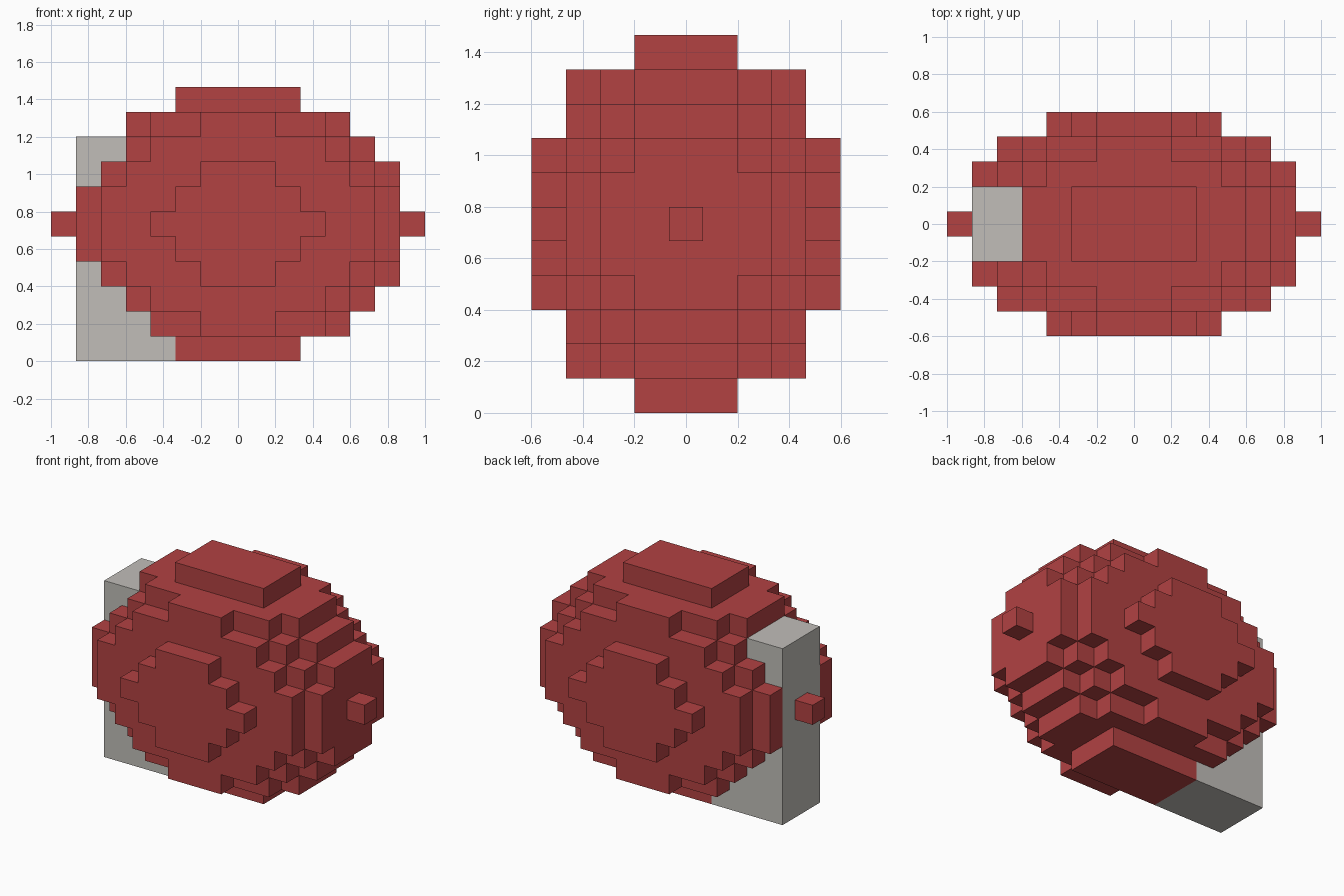
import bpy, bmesh
from mathutils import Vector

cube = bpy.data.objects.get("Cube")
if cube:
    bpy.data.objects.remove(cube, do_unlink=True)

U = 2 / 15          # edge of one block
MID_Z = 5.5 * U     # height of the body's centre


def material(name, rgb):
    m = bpy.data.materials.new(name)
    m.use_nodes = True
    m.diffuse_color = (*rgb, 1)
    bsdf = m.node_tree.nodes["Principled BSDF"]
    bsdf.inputs["Base Color"].default_value = (*rgb, 1)
    bsdf.inputs["Roughness"].default_value = 0.8
    return m


red = material("brick red", (0.445, 0.054, 0.055))
grey = material("warm grey", (0.533, 0.515, 0.485))


def block_object(name, cells, mat):
    """Outer skin of a set of unit blocks, given by integer coordinates."""
    bm = bmesh.new()
    for cell in cells:
        for axis in range(3):
            for sign in (-1, 1):
                step = [0, 0, 0]
                step[axis] = sign
                if tuple(c + s for c, s in zip(cell, step)) in cells:
                    continue
                n = Vector(step)
                a = Vector([0.5 if i == (axis + 1) % 3 else 0 for i in range(3)])
                b = n.cross(a)
                mid = Vector(cell) + n * 0.5
                corners = (mid - a - b, mid + a - b, mid + a + b, mid - a + b)
                bm.faces.new([bm.verts.new(p * U + Vector((0, 0, MID_Z))) for p in corners])
    bmesh.ops.remove_doubles(bm, verts=bm.verts, dist=U * 0.01)
    bmesh.ops.recalc_face_normals(bm, faces=bm.faces)
    mesh = bpy.data.meshes.new(name)
    bm.to_mesh(mesh)
    bm.free()
    mesh.materials.append(mat)
    obj = bpy.data.objects.new(name, mesh)
    bpy.context.collection.objects.link(obj)
    return obj


# Body: for each depth layer |y|, the half width in x at heights |z| = 0, 1, 2 ...
half_widths = {
    0: (6, 6, 6, 5, 4, 2),
    1: (6, 6, 6, 5, 4, 2),
    2: (6, 6, 5, 4, 3),
    3: (5, 5, 4, 3, 1),
    4: (3, 2, 1),
}
body = set()
for j in range(-4, 5):
    rows = half_widths[abs(j)]
    for k in range(1 - len(rows), len(rows)):
        w = rows[abs(k)]
        body.update((i, j, k) for i in range(-w, w + 1))

# Upright slab set into the right side, replacing the body blocks there
slab = {(i, j, k) for i in range(-6, -2) for j in (-1, 0, 1) for k in range(-5, 4)}

block_object("blocky_body", body - slab, red)
block_object("side_slab", slab, grey)

# Single block tips on both ends
for name, i in (("left_tip", 7), ("right_tip", -7)):
    block_object(name, {(i, 0, 0)}, red)
